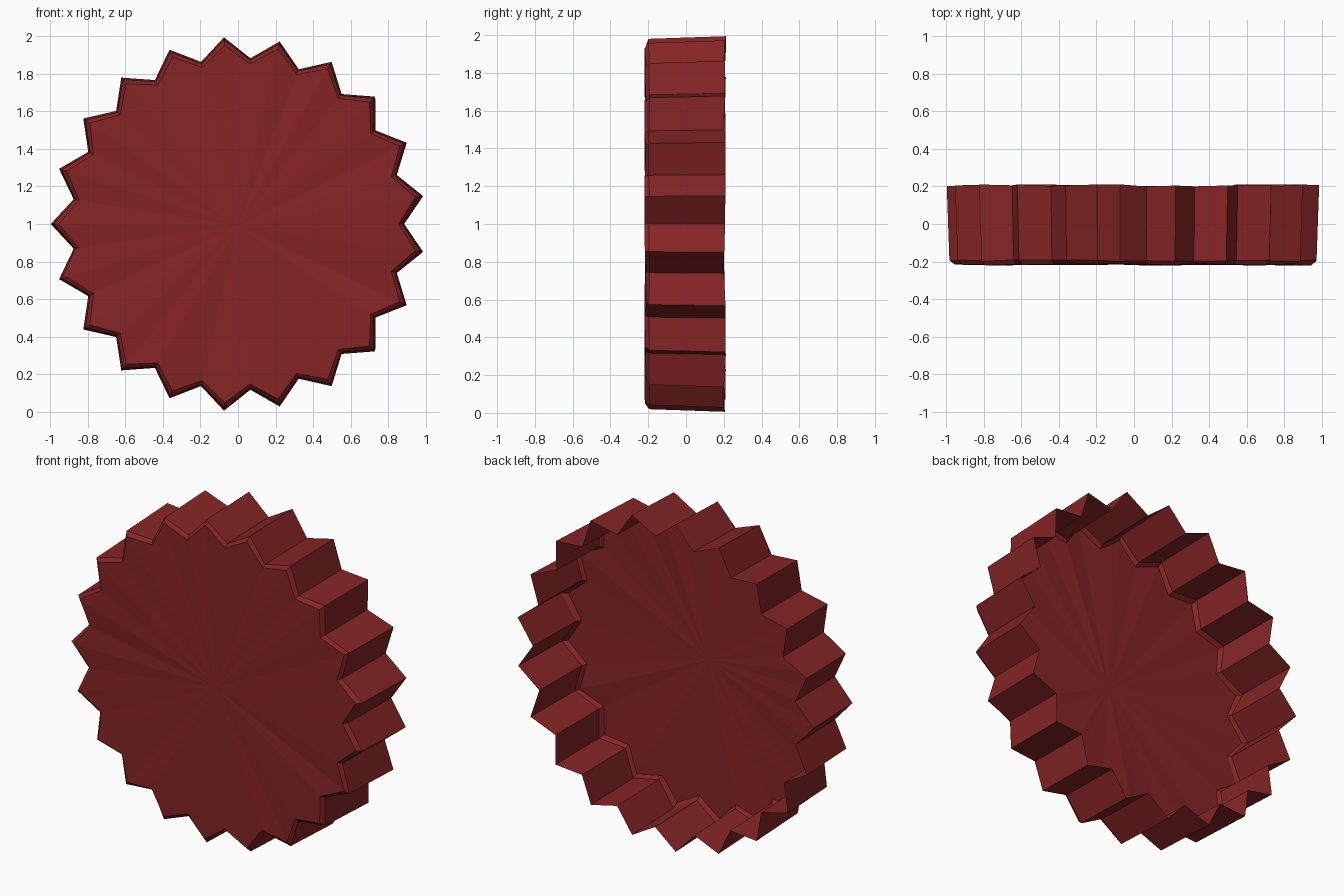
import bpy, bmesh, math, random

cube = bpy.data.objects.get("Cube")
if cube:
    bpy.data.objects.remove(cube, do_unlink=True)

random.seed(4)
TEETH = 21

mat = bpy.data.materials.new("dark red")
mat.use_nodes = True
colour = (0.235, 0.018, 0.018, 1)
mat.diffuse_color = colour
mat.node_tree.nodes["Principled BSDF"].inputs["Base Color"].default_value = colour

bm = bmesh.new()


def crimp_ring(y, tip, valley, wobble):
    """Zigzag loop of tips and valleys, slightly uneven like pressed metal."""
    ring = []
    for i in range(TEETH * 2):
        angle = math.pi + i * math.pi / TEETH
        radius = valley if i % 2 else tip
        dy = random.uniform(-wobble, wobble)
        ring.append(bm.verts.new((radius * math.cos(angle), y + dy,
                                  1 + radius * math.sin(angle))))
    return ring


# open back rim, fluted skirt, bevelled shoulder at the front
rings = [crimp_ring(0.205, 0.997, 0.885, 0.007),
         crimp_ring(-0.195, 0.983, 0.875, 0.004),
         crimp_ring(-0.214, 0.955, 0.855, 0.007)]
for a, b in zip(rings, rings[1:]):
    for i in range(len(a)):
        j = (i + 1) % len(a)
        bm.faces.new((a[i], a[j], b[j], b[i]))

# front disc as a fan of thin triangles
centre = bm.verts.new((0, -0.216, 0.99))
front = rings[-1]
for i in range(len(front)):
    bm.faces.new((front[i], front[(i + 1) % len(front)], centre))

# the shell is open at the back, so point its normals away from the inside
bmesh.ops.recalc_face_normals(bm, faces=bm.faces[:])
bm.normal_update()
if centre.normal.y > 0:
    bmesh.ops.reverse_faces(bm, faces=bm.faces[:])

mesh = bpy.data.meshes.new("crimped_cap")
bm.to_mesh(mesh)
bm.free()
mesh.materials.append(mat)
cap = bpy.data.objects.new("crimped_cap", mesh)
bpy.context.collection.objects.link(cap)
